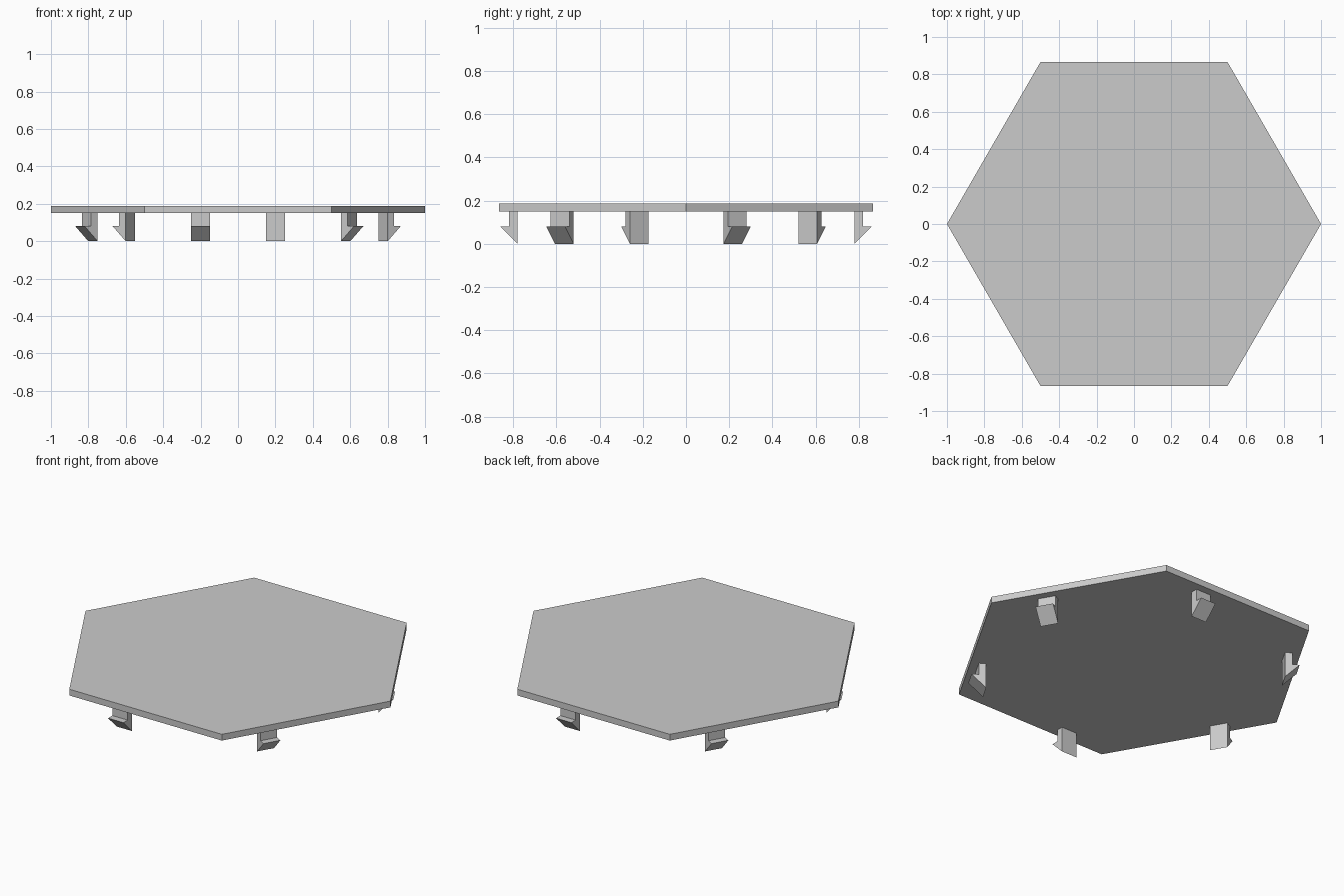
import bpy
import bmesh
from math import cos, sin, pi
from mathutils import Matrix

cube = bpy.data.objects.get("Cube")
if cube:
    bpy.data.objects.remove(cube, do_unlink=True)

PLATE_BOTTOM, PLATE_TOP = 0.15, 0.187

# Single plain grey
grey = bpy.data.materials.new("light_grey")
grey.use_nodes = True
colour = (0.6, 0.6, 0.6, 1)
grey.diffuse_color = colour
grey.node_tree.nodes["Principled BSDF"].inputs["Base Color"].default_value = colour


def prism(name, outline, offset):
    """Extrude a closed outline along an offset vector into a flat-shaded solid."""
    bm = bmesh.new()
    face = bm.faces.new([bm.verts.new(p) for p in outline])
    extruded = bmesh.ops.extrude_face_region(bm, geom=[face])["geom"]
    verts = [v for v in extruded if isinstance(v, bmesh.types.BMVert)]
    bmesh.ops.translate(bm, verts=verts, vec=offset)
    bmesh.ops.recalc_face_normals(bm, faces=bm.faces)
    mesh = bpy.data.meshes.new(name)
    bm.to_mesh(mesh)
    bm.free()
    mesh.materials.append(grey)
    obj = bpy.data.objects.new(name, mesh)
    bpy.context.collection.objects.link(obj)
    return obj


# Hexagonal plate
hexagon = [(cos(i * pi / 3), sin(i * pi / 3), PLATE_BOTTOM) for i in range(6)]
prism("hexagon_plate", hexagon, (0, 0, PLATE_TOP - PLATE_BOTTOM))

# Barbed snap clips, one off-centre under each edge
clip_profile = [(-0.82, PLATE_BOTTOM), (-0.82, 0.08), (-0.86, 0.08),
                (-0.78, 0), (-0.78, PLATE_BOTTOM)]
for i in range(6):
    clip = prism(f"snap_clip_{i + 1}", [(-0.25, y, z) for y, z in clip_profile], (0.1, 0, 0))
    clip.data.transform(Matrix.Rotation(i * pi / 3, 4, "Z"))
